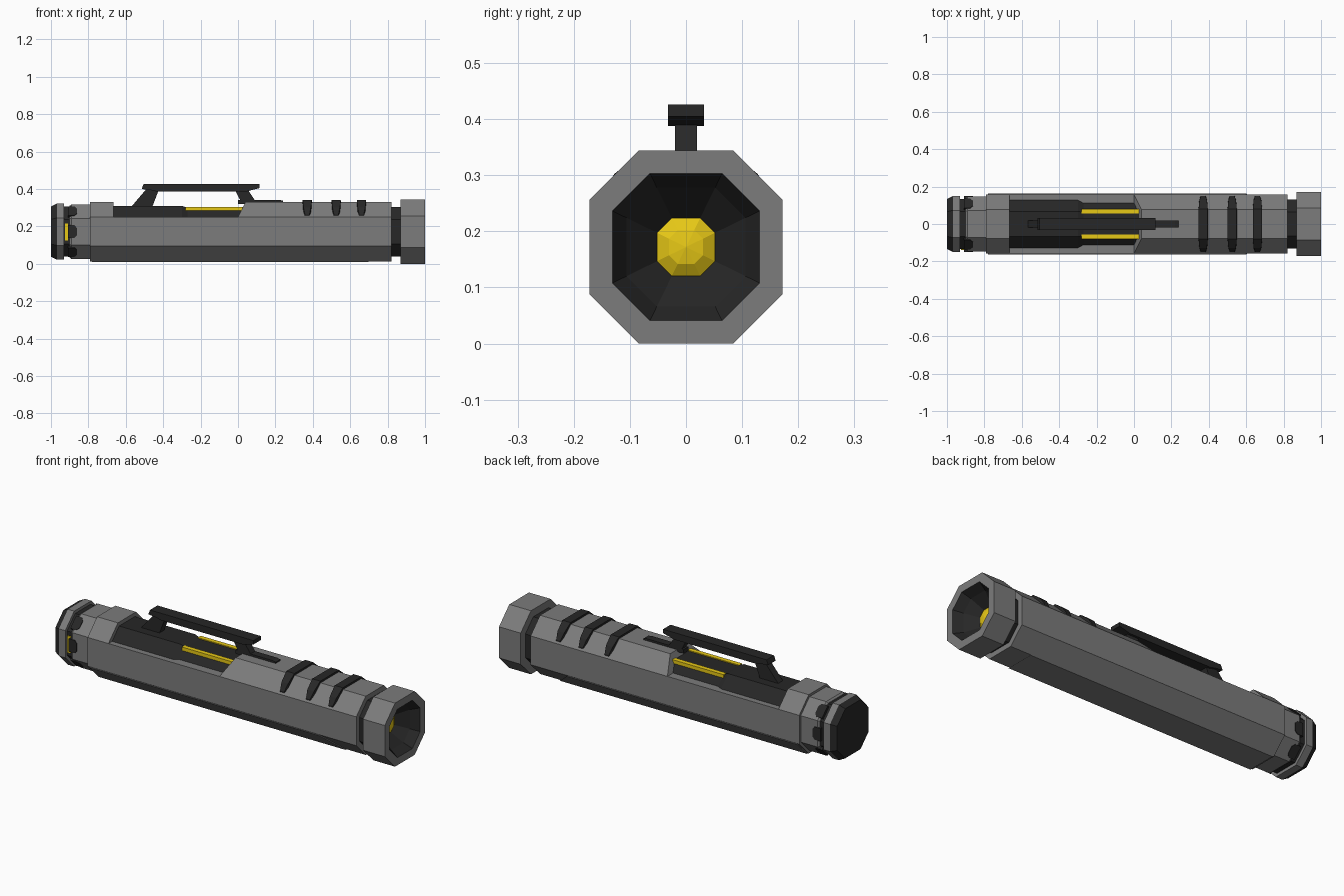
import bpy, bmesh, math
from mathutils import Matrix

if "Cube" in bpy.data.objects:
    bpy.data.objects.remove(bpy.data.objects["Cube"])

CZ = 0.172  # height of the tube axis


def material(name, rgb):
    m = bpy.data.materials.new(name)
    m.diffuse_color = (*rgb, 1)
    m.use_nodes = True
    m.node_tree.nodes["Principled BSDF"].inputs["Base Color"].default_value = m.diffuse_color
    return m


GREY = material("grey metal", (0.2, 0.2, 0.2))
DARK = material("dark rubber", (0.02, 0.02, 0.02))
YELLOW = material("yellow", (0.8, 0.58, 0.008))


def finish(name, bm, mat):
    bmesh.ops.remove_doubles(bm, verts=bm.verts, dist=1e-5)
    bmesh.ops.recalc_face_normals(bm, faces=bm.faces)
    me = bpy.data.meshes.new(name)
    bm.to_mesh(me)
    bm.free()
    me.materials.append(mat)
    ob = bpy.data.objects.new(name, me)
    bpy.context.collection.objects.link(ob)
    return ob


def octagon(x, h, top=9.0, x_high=None, split=0.26):
    """Octagonal ring at x; z clamped to top, points above split moved to x_high."""
    k = h * 0.49
    ring = []
    for y, z in ((h, -k), (h, k), (k, h), (-k, h), (-h, k), (-h, -k), (-k, -h), (k, -h)):
        z += CZ
        px = x_high if x_high is not None and z > split else x
        ring.append((px, y, min(z, top)))
    return ring


def loft(name, rings, mat, caps=True):
    bm = bmesh.new()
    rows = [[bm.verts.new(p) for p in r] for r in rings]
    n = len(rows[0])
    for a, b in zip(rows, rows[1:]):
        for i in range(n):
            j = (i + 1) % n
            bm.faces.new((a[i], a[j], b[j], b[i]))
    if caps:
        bm.faces.new(rows[0])
        bm.faces.new(rows[-1])
    return finish(name, bm, mat)


def tube(name, stations, mat, caps=True):
    return loft(name, [octagon(x, h) for x, h in stations], mat, caps)


def side_prism(name, pts, hw, mat):
    """XZ outline extruded across y."""
    return loft(name, [[(x, y, z) for x, z in pts] for y in (-hw, hw)], mat)


def box(name, lo, hi, mat, rot=None):
    bm = bmesh.new()
    bmesh.ops.create_cube(bm, size=1)
    for v in bm.verts:
        v.co = [lo[i] + (v.co[i] + 0.5) * (hi[i] - lo[i]) for i in range(3)]
    if rot:
        bm.transform(rot)
    return finish(name, bm, mat)


# main body with the open window in its upper half
H, CUT = 0.159, 0.25
loft("body", [octagon(-0.79, H), octagon(-0.665, H), octagon(-0.665, H, CUT),
              octagon(0.0, H, CUT), octagon(0.0, H, x_high=0.04, split=CUT + 0.01),
              octagon(0.82, H)], GREY)
# lower shell with slanted front end
loft("lower_shell", [octagon(-0.78, 0.163, 0.092),
                     octagon(0.70, 0.163, 0.092, x_high=0.60, split=0.05)], GREY)

# inner core seen through the window, stepped down towards the front
tube("inner_core", [(-0.69, 0.138), (-0.30, 0.138), (-0.27, 0.127), (0.08, 0.127)], DARK)
for s, side in ((1, "left"), (-1, "right")):
    ys = sorted((s * 0.055, s * 0.08))
    box("core_strip_" + side, (-0.28, ys[0], 0.285), (0.03, ys[1], 0.304), YELLOW)

# head, neck, reflector and lens
tube("neck", [(0.80, 0.132), (0.88, 0.132)], DARK)
tube("head", [(0.87, 0.125), (0.87, 0.172), (1.0, 0.172), (1.0, 0.131)], GREY, caps=False)
tube("reflector", [(1.0, 0.131), (0.955, 0.106), (0.89, 0.05)], DARK, caps=False)
tube("lens", [(0.885, 0.052), (0.90, 0.052), (0.915, 0.03), (0.92, 0.001)], YELLOW)

# tail collar, gap ring and end cap
tube("tail_collar", [(-0.90, 0.139), (-0.89, 0.146), (-0.78, 0.146)], GREY)
tube("tail_ring", [(-0.94, 0.134), (-0.88, 0.134)], DARK)
tube("tail_band", [(-0.968, 0.15), (-0.93, 0.15)], GREY)
tube("tail_cap", [(-1.0, 0.134), (-0.968, 0.15)], DARK)
box("tail_indicator", (-0.925, -0.138, 0.125), (-0.908, -0.13, 0.215), YELLOW)

# grip pads around the collar, on the sides and chamfers
for i in (0, 1, 3, 4, 5, 7):
    d = 0.146 if i % 2 == 0 else 0.146 * 1.49 / math.sqrt(2)
    rot = Matrix.Translation((0, 0, CZ)) @ Matrix.Rotation(i * math.pi / 4, 4, 'X')
    outline = [(-0.91, -0.035), (-0.875, -0.035), (-0.862, -0.02),
               (-0.862, 0.02), (-0.875, 0.035), (-0.91, 0.035)]
    pad = loft("grip_pad_%d" % i,
               [[(x, y, z) for x, z in outline] for y in (d - 0.012, d + 0.003)], DARK)
    pad.data.transform(rot)

# three grip ribs over the top
for n, x in enumerate((0.37, 0.525, 0.66)):
    half = ((0.15, 0.266, 0.014), (0.128, 0.302, 0.022), (0.08, 0.341, 0.027))
    stations = [(-y, z, w) for y, z, w in half] + [(y, z, w) for y, z, w in reversed(half)]
    loft("grip_rib_%d" % (n + 1),
         [[(x - w, y, 0.25), (x + w, y, 0.25), (x + w * 0.9, y, z), (x - w * 0.9, y, z)]
          for y, z, w in stations], DARK)

# pocket clip: bar, two legs and a flat foot
side_prism("clip_bar", [(-0.515, 0.40), (-0.505, 0.426), (0.115, 0.426), (0.115, 0.405),
                        (0.05, 0.388), (-0.44, 0.388), (-0.47, 0.395)], 0.032, DARK)
side_prism("clip_rear_leg", [(-0.575, 0.30), (-0.46, 0.30), (-0.425, 0.392), (-0.49, 0.40)],
           0.02, DARK)
side_prism("clip_front_leg", [(0.02, 0.325), (0.10, 0.325), (0.055, 0.392), (-0.015, 0.392)],
           0.02, DARK)
side_prism("clip_foot", [(0.0, 0.32), (0.24, 0.32), (0.24, 0.338), (0.22, 0.342), (0.0, 0.342)],
           0.02, DARK)
